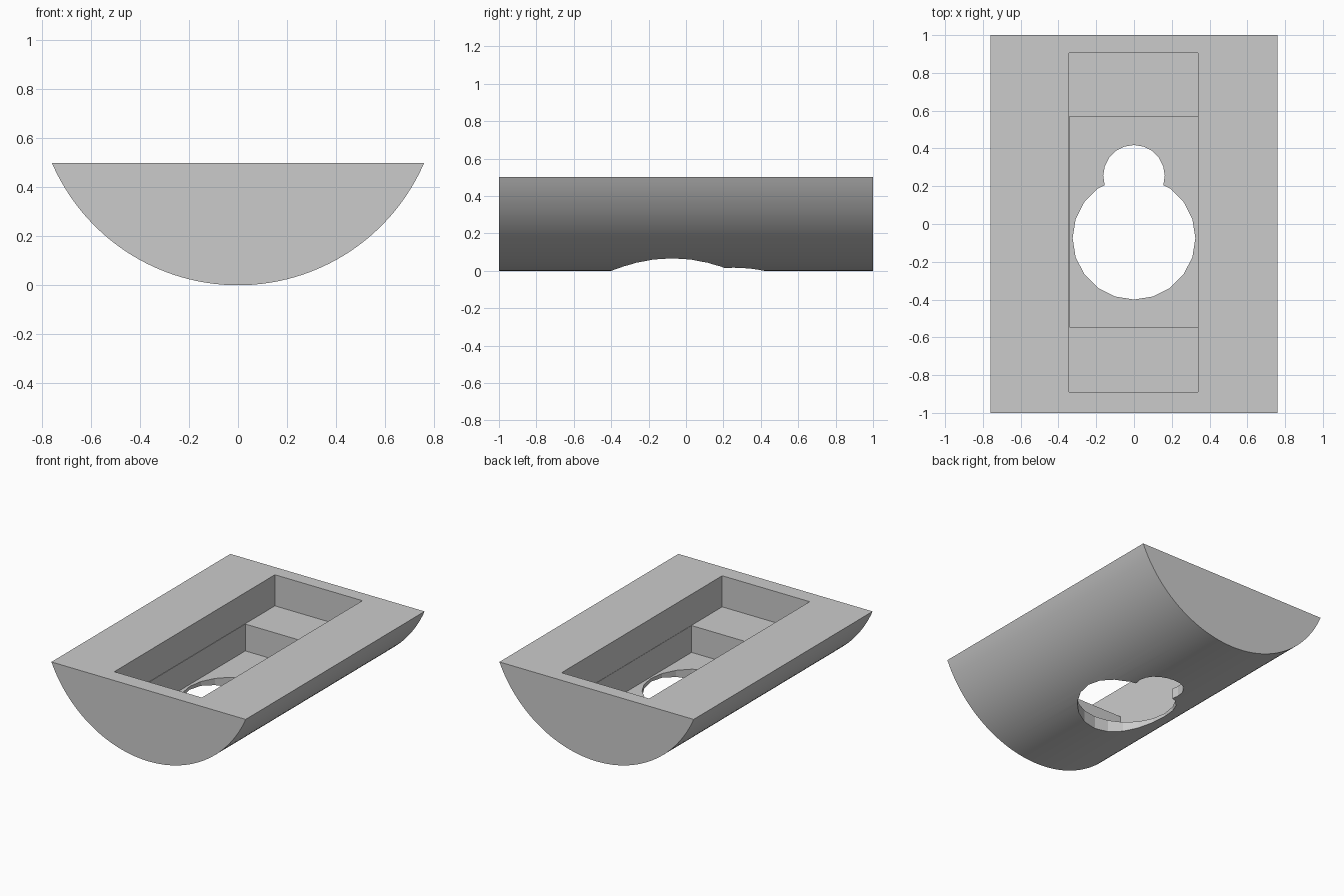
import bpy
import bmesh
import math

cube = bpy.data.objects.get("Cube")
if cube:
    bpy.data.objects.remove(cube, do_unlink=True)

HALF_WIDTH, HEIGHT = 0.76, 0.5
RADIUS = (HALF_WIDTH ** 2 + HEIGHT ** 2) / (2 * HEIGHT)

grey = bpy.data.materials.new("light grey")
grey.use_nodes = True
colour = (0.6, 0.6, 0.6, 1)
grey.diffuse_color = colour
grey.node_tree.nodes["Principled BSDF"].inputs["Base Color"].default_value = colour


def extruded(name, outline, offset):
    """Solid made by sweeping a closed outline along an offset."""
    bm = bmesh.new()
    face = bm.faces.new([bm.verts.new(p) for p in outline])
    swept = bmesh.ops.extrude_face_region(bm, geom=[face], use_keep_orig=True)
    moved = [v for v in swept["geom"] if isinstance(v, bmesh.types.BMVert)]
    bmesh.ops.translate(bm, verts=moved, vec=offset)
    bmesh.ops.recalc_face_normals(bm, faces=bm.faces)
    mesh = bpy.data.meshes.new(name)
    bm.to_mesh(mesh)
    bm.free()
    mesh.materials.append(grey)
    obj = bpy.data.objects.new(name, mesh)
    bpy.context.collection.objects.link(obj)
    return obj


def box(name, x0, x1, y0, y1, z0, z1):
    outline = [(x0, y0, z0), (x1, y0, z0), (x1, y1, z0), (x0, y1, z0)]
    return extruded(name, outline, (0, 0, z1 - z0))


def round_cutter(name, y, radius, sides, z0, z1):
    angles = [2 * math.pi * i / sides for i in range(sides)]
    outline = [(radius * math.cos(a), y + radius * math.sin(a), z0) for a in angles]
    return extruded(name, outline, (0, 0, z1 - z0))


# Body: a circular segment swept front to back
sweep = math.asin(HALF_WIDTH / RADIUS)
steps = 64
arc = [sweep * (2 * i / steps - 1) for i in range(steps + 1)]
body = extruded("rounded_body",
                [(RADIUS * math.sin(a), -1, RADIUS * (1 - math.cos(a))) for a in arc],
                (0, 2, 0))

# Stepped pocket and keyhole opening
cutters = [
    box("shallow_pocket", -0.345, 0.34, -0.89, 0.905, 0.28, 0.7),
    box("deep_pocket", -0.342, 0.338, -0.545, 0.57, 0.09, 0.6),
    round_cutter("large_hole", -0.075, 0.325, 20, -0.2, 0.4),
    round_cutter("small_hole", 0.255, 0.163, 20, -0.25, 0.35),
]

bpy.context.view_layer.objects.active = body
for cutter in cutters:
    cutter.hide_render = True
    cut = body.modifiers.new(cutter.name, "BOOLEAN")
    cut.operation = "DIFFERENCE"
    cut.solver = "EXACT"
    cut.object = cutter
    bpy.ops.object.modifier_apply(modifier=cut.name)
    bpy.data.objects.remove(cutter, do_unlink=True)

# Smooth underside with crisp edges
bpy.ops.object.select_all(action="DESELECT")
body.select_set(True)
bpy.ops.object.shade_smooth_by_angle(angle=math.radians(15))
